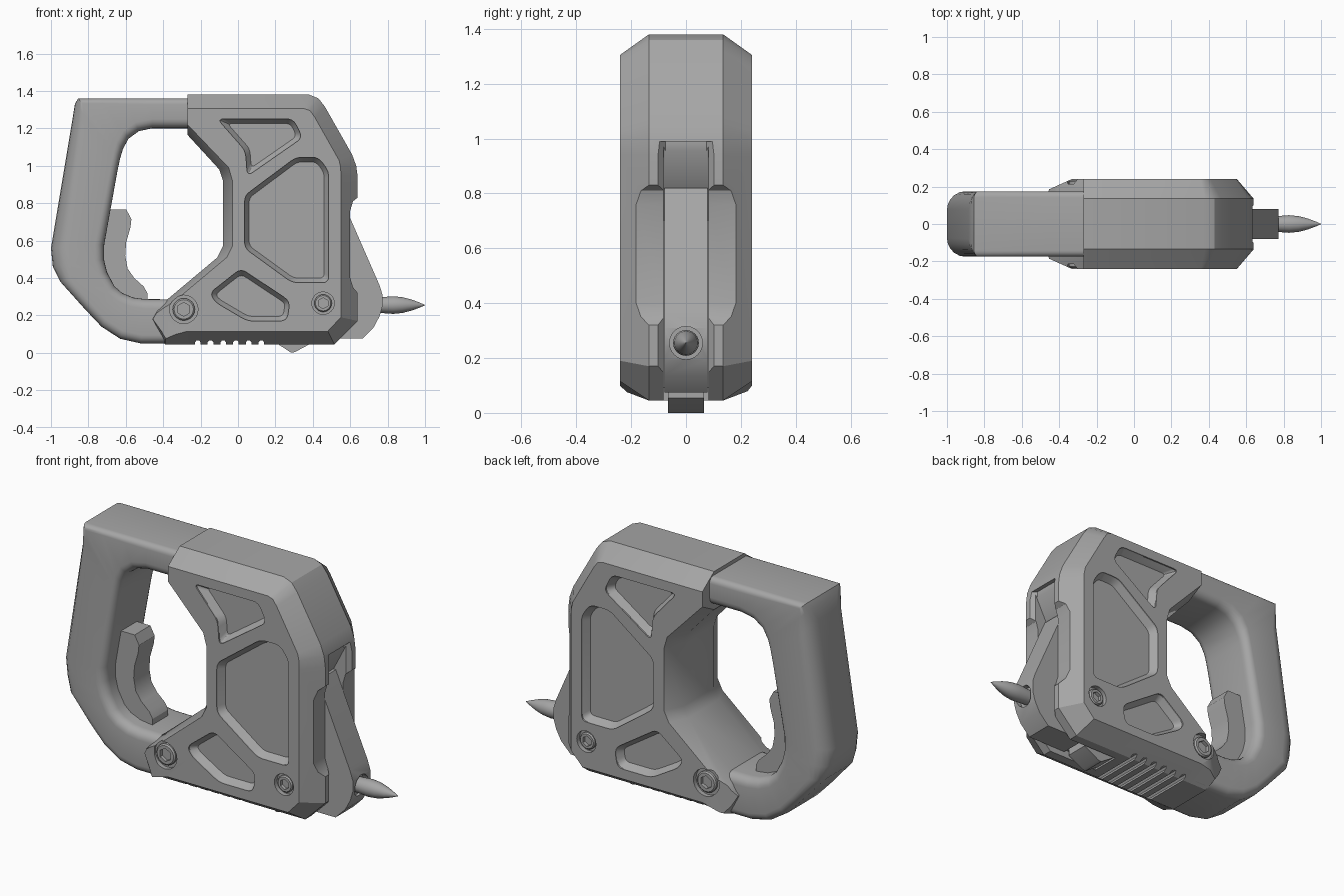
import bpy, bmesh, math
from mathutils import Vector

if "Cube" in bpy.data.objects:
    bpy.data.objects.remove(bpy.data.objects["Cube"], do_unlink=True)

grey = bpy.data.materials.new("mid grey")
grey.use_nodes = True
grey.diffuse_color = (0.38, 0.38, 0.38, 1)
grey.node_tree.nodes["Principled BSDF"].inputs["Base Color"].default_value = (0.38, 0.38, 0.38, 1)
parts = []


def loft(name, rings, keep=True):
    """Skin equal-length rings of 3D points and cap both ends."""
    bm = bmesh.new()
    loops = [[bm.verts.new(p) for p in ring] for ring in rings]
    n = len(loops[0])
    for a, b in zip(loops, loops[1:]):
        for i in range(n):
            j = (i + 1) % n
            bm.faces.new((a[i], a[j], b[j], b[i]))
    bm.faces.new(loops[0])
    bm.faces.new(loops[-1][::-1])
    bmesh.ops.recalc_face_normals(bm, faces=bm.faces)
    mesh = bpy.data.meshes.new(name)
    bm.to_mesh(mesh)
    bm.free()
    mesh.materials.append(grey)
    ob = bpy.data.objects.new(name, mesh)
    bpy.context.collection.objects.link(ob)
    if keep:
        parts.append(ob)
    return ob


def at_y(pts, y):
    return [(x, y, z) for x, z in pts]


def at_z(pts, z):
    return [(x, y, z) for x, y in pts]


def slab(name, pts, half, keep=True):
    return loft(name, [at_y(pts, -half), at_y(pts, half)], keep)


def cut(target, cutter):
    mod = target.modifiers.new("cut", "BOOLEAN")
    mod.operation, mod.solver, mod.object = "DIFFERENCE", "EXACT", cutter
    bpy.context.view_layer.objects.active = target
    bpy.ops.object.modifier_apply(modifier=mod.name)
    bpy.data.objects.remove(cutter, do_unlink=True)


def rounded(pts, r, n=4):
    """Replace each corner by a short curve."""
    out = []
    for i, p in enumerate(pts):
        p = Vector(p)
        ends = []
        for q in (Vector(pts[i - 1]), Vector(pts[(i + 1) % len(pts)])):
            d = q - p
            ends.append(p + d.normalized() * min(r, d.length * 0.45))
        for k in range(n + 1):
            t = k / n
            out.append(tuple(ends[0] * (1 - t) ** 2 + p * 2 * t * (1 - t) + ends[1] * t * t))
    return out


def inset(pts, d):
    """Move a clockwise outline inwards by d."""
    out = []
    for i, p in enumerate(pts):
        p = Vector(p)
        a = (p - Vector(pts[i - 1])).normalized()
        b = (Vector(pts[(i + 1) % len(pts)]) - p).normalized()
        na, nb = Vector((a.y, -a.x)), Vector((b.y, -b.x))
        out.append(tuple(p + (na + nb) * (d / (1 + na.dot(nb)))))
    return out


def disc(r, c=(0, 0), hexagon=False, n=24):
    out = []
    for i in range(n):
        a = math.tau * i / n
        k = r
        if hexagon:
            k = r / math.cos((a + math.pi / 6) % (math.pi / 3) - math.pi / 6)
        out.append((c[0] + k * math.cos(a), c[1] + k * math.sin(a)))
    return out


# Body: outer silhouette paired with the smaller side face
outline = [
    ((-.27, 1.38), (-.27, 1.305)), ((.38, 1.38), (.355, 1.305)),
    ((.43, 1.36), (.385, 1.295)), ((.465, 1.315), (.41, 1.26)),
    ((.61, 1.06), (.54, 1.03)), ((.632, 1.0), (.549, .99)),
    ((.64, .94), (.55, .94)), ((.64, .17), (.55, .19)),
    ((.515, .045), (.48, .115)), ((-.27, .045), (-.27, .115)),
    ((-.39, .045), (-.385, .085)), ((-.46, .18), (-.45, .18)),
    ((-.42, .25), (-.40, .225)), ((-.11, .51), (-.06, .51)),
    ((-.08, .57), (-.03, .57)), ((-.08, .92), (-.03, .92)),
    ((-.10, .98), (-.05, .99)), ((-.27, 1.165), (-.27, 1.22))]
outer, face = zip(*outline)
W, EDGE = .24, .135
body = loft("body", [at_y(face, -W), at_y(outer, -EDGE), at_y(outer, EDGE), at_y(face, W)])

# Scoop in the nose edge, centre slot for the lever, and its bevelled lips
cut(body, slab("scoop", [(.7, .83), (.64, .83), (.615, .81), (.6, .76), (.6, .4),
                         (.615, .35), (.64, .32), (.7, .32)], .3, False))
cut(body, slab("slot", [(.75, .975), (.62, .975), (.54, .82), (.45, .7), (.4, .09),
                        (.2, .09), (.2, -.05), (.75, -.05)], .082, False))
lip = [(.66, -.12), (.66, .12), (.61, .075), (.61, -.075)]
cut(body, loft("lip", [at_z(lip, -.05), at_z(lip, .99)], False))

# Tapered heel where the body wraps the handle
for s in (-1, 1):
    heel = [(-.33, s * .26), (-.33, s * .241), (-.5, s * .165), (-.5, s * .26)]
    cut(body, loft("heel", [at_z(heel, -.05), at_z(heel, .6)], False))

# Grip grooves underneath
for i in range(6):
    x = -.215 + i * .068
    cut(body, slab("groove", [(x - .015, 0), (x - .015, .056), (x - .007, .066), (x + .007, .066),
                              (x + .015, .056), (x + .015, 0)], .3, False))

# Sunken side panels
pockets = [
    [(-.11, 1.25), (.295, 1.25), (.345, 1.15), (.05, .945), (.04, 1.08)],
    [(.31, 1.045), (.43, 1.045), (.485, .97), (.485, .375), (.29, .375), (.035, .56), (.035, .84)],
    [(-.15, .32), (.015, .45), (.265, .285), (.275, .25), (.26, .17), (.05, .17), (-.12, .27)]]
screws = [((-.29, .232), .076), ((.455, .265), .06)]
for s in (-1, 1):
    for pts in pockets:
        top, floor = rounded(pts, .035), rounded(inset(pts, .024), .028)
        cut(body, loft("pocket", [at_y(top, s * .26), at_y(top, s * .232), at_y(floor, s * .195)], False))
    # Countersunk socket screws
    for c, r in screws:
        cut(body, loft("hole", [at_y(disc(r, c), s * .26), at_y(disc(r, c), s * .215)], False))
        head, socket = disc(r * .78, c), disc(r * .42, c, True)
        loft("screw", [at_y(head, s * .2), at_y(head, s * .228), at_y(disc(r * .68, c), s * .235),
                       at_y(socket, s * .235), at_y(socket, s * .215)])

# Handle: stations of outer point, inner point, outer and inner edge rounding
stations = [
    ((-.2, 1.36), (-.2, 1.2), .032, .05), ((-.45, 1.36), (-.46, 1.2), .032, .05),
    ((-.6, 1.36), (-.53, 1.185), .032, .05), ((-.74, 1.36), (-.585, 1.145), .032, .05),
    ((-.855, 1.36), (-.615, 1.09), .035, .05), ((-.872, 1.33), (-.63, 1.04), .07, .05),
    ((-.885, 1.25), (-.645, .97), .095, .05), ((-1, .56), (-.715, .58), .1, .05),
    ((-.99, .46), (-.717, .5), .1, .05), ((-.95, .38), (-.70, .43), .06, .05),
    ((-.82, .235), (-.66, .355), .045, .05), ((-.73, .14), (-.62, .32), .045, .05),
    ((-.63, .075), (-.56, .295), .045, .05), ((-.52, .05), (-.5, .287), .045, .05),
    ((-.3, .05), (-.3, .285), .045, .05)]


def handle_ring(o, i, ro, ri, half=.175, n=5):
    o, i = Vector(o), Vector(i)
    u, length = (i - o).normalized(), (i - o).length
    ring = []
    corners = [(ro, -1, ro, math.pi), (ri, -1, length - ri, math.pi * 1.5),
               (ri, 1, length - ri, 0), (ro, 1, ro, math.pi / 2)]
    for r, side, s, start in corners:
        for k in range(n + 1):
            a = start + math.pi / 2 * k / n
            p = o + u * (s + r * math.cos(a))
            ring.append((p.x, side * (half - r) + r * math.sin(a), p.y))
    return ring


loft("handle", [handle_ring(*st) for st in stations])

# Trigger inside the handle opening
slab("trigger", [(-.7, .765), (-.597, .765), (-.57, .715), (-.575, .67), (-.598, .59), (-.603, .52),
                 (-.59, .45), (-.555, .4), (-.505, .355), (-.485, .32), (-.485, .26),
                 (-.6, .26), (-.75, .42), (-.76, .55)], .07)

# Nose lever with a socket for the point
lever = slab("nose_lever", [(.5, .82), (.556, .82), (.755, .365), (.773, .31), (.773, .25),
                            (.757, .195), (.725, .135), (.665, .075), (.42, .075), (.46, .7)], .079)
socket = disc(.06, (0, .255))
cut(lever, loft("socket", [[(x, y, z) for y, z in socket] for x in (.74, .85)], False))

# Pointed tip
profile = [(.7, .04), (.775, .043), (.83, .047), (.88, .042), (.93, .029), (.97, .014), (1, .001)]
loft("tip", [[(x, y, z) for y, z in disc(r, (0, .255))] for x, r in profile])

# Small catch under the body
slab("bottom_catch", [(.2, .055), (.285, 0), (.305, .004), (.4, .055), (.4, .1), (.2, .1)], .066)

# Smooth rounded areas, keep hard edges
bpy.ops.object.select_all(action="DESELECT")
for ob in parts:
    ob.select_set(True)
bpy.context.view_layer.objects.active = body
bpy.ops.object.shade_smooth_by_angle(angle=math.radians(28))
